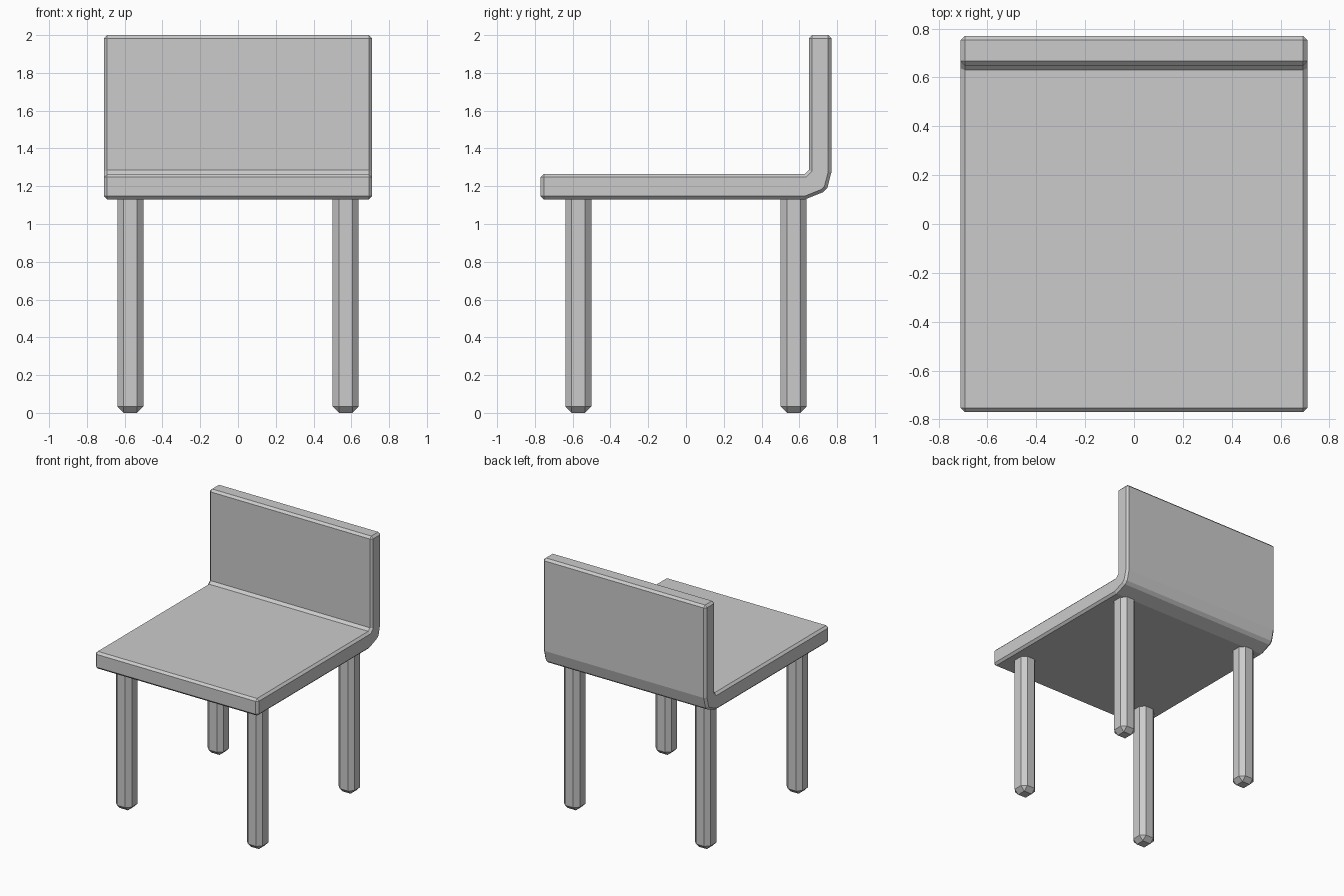
import bpy
import bmesh

if "Cube" in bpy.data.objects:
    bpy.data.objects.remove(bpy.data.objects["Cube"])


def finish(bm, name, width, angle):
    """Turn a bmesh into a flat-shaded object with single-step chamfers."""
    bmesh.ops.recalc_face_normals(bm, faces=bm.faces)
    mesh = bpy.data.meshes.new(name)
    bm.to_mesh(mesh)
    bm.free()
    ob = bpy.data.objects.new(name, mesh)
    bpy.context.collection.objects.link(ob)
    mod = ob.modifiers.new("chamfer", 'BEVEL')
    mod.width = width
    mod.segments = 1
    mod.limit_method = 'ANGLE'
    mod.angle_limit = angle
    return ob


# Seat and backrest: one bent slab, side profile (y, z) extruded along x
HALF_W = 0.71
profile = [
    (-0.77, 1.13), (0.63, 1.13), (0.725, 1.168), (0.748, 1.19), (0.77, 1.275),
    (0.77, 2.0), (0.65, 2.0), (0.65, 1.285), (0.63, 1.265), (-0.77, 1.265),
]
bm = bmesh.new()
face = bm.faces.new([bm.verts.new((-HALF_W, y, z)) for y, z in profile])
ext = bmesh.ops.extrude_face_region(bm, geom=[face], use_keep_orig=True)
verts = [g for g in ext["geom"] if isinstance(g, bmesh.types.BMVert)]
bmesh.ops.translate(bm, verts=verts, vec=(2 * HALF_W, 0, 0))
finish(bm, "seat_and_backrest", 0.017, 1.1)

# Legs: chamfered square posts, tops sunk into the seat
LEG_W, LEG_TOP, LEG_POS = 0.138, 1.18, 0.57
for fb, y in (("front", -LEG_POS), ("back", LEG_POS)):
    for side, x in (("left", -LEG_POS), ("right", LEG_POS)):
        bm = bmesh.new()
        bmesh.ops.create_cube(bm, size=1)
        bmesh.ops.scale(bm, verts=bm.verts, vec=(LEG_W, LEG_W, LEG_TOP))
        leg = finish(bm, f"{fb}_{side}_leg", 0.034, 0.6)
        leg.location = (x, y, LEG_TOP / 2)
